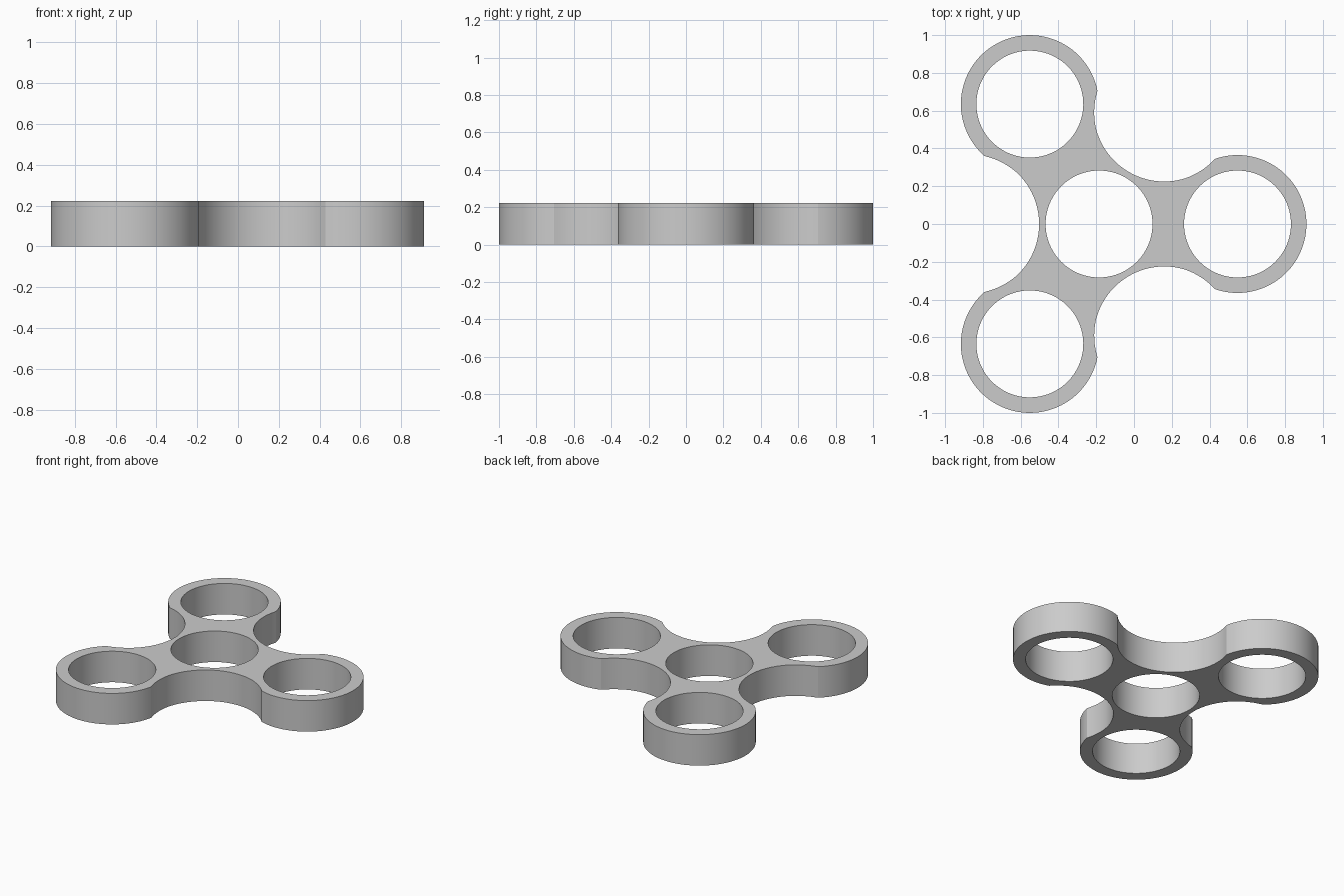
import bpy, bmesh
from math import radians, pi
from mathutils import Vector, Matrix

if "Cube" in bpy.data.objects:
    bpy.data.objects.remove(bpy.data.objects["Cube"])

HEIGHT = 0.222
HUB = Vector((-0.185, 0))
ARM = Vector((0.733, 0))          # lobe centre, measured from the hub
HOLE_R, LOBE_R, WAIST_R = 0.283, 0.365, 0.373
WAIST = Vector((0.345, 0.598))    # centre of the hollow between two lobes


def arc(centre, radius, start, end, steps):
    """Points on an arc, angles in degrees."""
    return [centre + Matrix.Rotation(radians(start + (end - start) * i / steps), 2)
            @ Vector((radius, 0)) for i in range(steps + 1)]


def neck(a, b, sag=0.012, steps=8):
    """Shallow hollow joining a lobe to a waist, without its end points."""
    d = (b - a).normalized()
    inward = Vector((-d.y, d.x))
    return [a.lerp(b, t) + inward * sag * 4 * t * (1 - t)
            for t in (i / steps for i in range(1, steps))]


def turn(points, k):
    return [Matrix.Rotation(k * 2 * pi / 3, 2) @ p for p in points]


# Outer edge: lobe, neck, waist, neck, repeated three times
lobe = arc(ARM, LOBE_R, -108.9, 108.9, 64)
waist = arc(WAIST, WAIST_R, -73, -167, 32)
next_lobe_start = turn(lobe[:1], 1)[0]
third = lobe + neck(lobe[-1], waist[0]) + waist + neck(waist[-1], next_lobe_start)
outline = [p for k in range(3) for p in turn(third, k)]

# Centre hole and one hole in each lobe
hole = arc(Vector((0, 0)), HOLE_R, 0, 360, 80)[:-1]
loops = [outline, hole]
for k in range(3):
    loops.append(turn([p + ARM for p in hole], k))

# Filled flat curve, extruded to the body thickness
curve = bpy.data.curves.new("body_profile", "CURVE")
curve.dimensions = "2D"
curve.fill_mode = "BOTH"
curve.extrude = HEIGHT / 2
for loop in loops:
    spline = curve.splines.new("POLY")
    spline.points.add(len(loop) - 1)
    for point, p in zip(spline.points, loop):
        point.co = (p.x + HUB.x, p.y + HUB.y, 0, 1)
    spline.use_cyclic_u = True

profile = bpy.data.objects.new("body_profile", curve)
bpy.context.collection.objects.link(profile)
bpy.context.view_layer.update()
evaluated = profile.evaluated_get(bpy.context.evaluated_depsgraph_get())
mesh = bpy.data.meshes.new_from_object(evaluated)
bpy.data.objects.remove(profile)

# Weld the caps to the walls and stand the body on the floor
bm = bmesh.new()
bm.from_mesh(mesh)
bmesh.ops.remove_doubles(bm, verts=bm.verts, dist=0.0001)
bmesh.ops.translate(bm, verts=bm.verts, vec=(0, 0, HEIGHT / 2))
bmesh.ops.recalc_face_normals(bm, faces=bm.faces)
bm.to_mesh(mesh)
bm.free()

body = bpy.data.objects.new("spinner_body", mesh)
bpy.context.collection.objects.link(body)

# Plain grey
grey = bpy.data.materials.new("plain_grey")
grey.use_nodes = True
colour = (0.6, 0.6, 0.6, 1)
grey.diffuse_color = colour
grey.node_tree.nodes["Principled BSDF"].inputs["Base Color"].default_value = colour
mesh.materials.clear()
mesh.materials.append(grey)
for face in mesh.polygons:
    face.material_index = 0

bpy.ops.object.select_all(action="DESELECT")
body.select_set(True)
bpy.context.view_layer.objects.active = body
bpy.ops.object.shade_smooth_by_angle(angle=radians(25))
